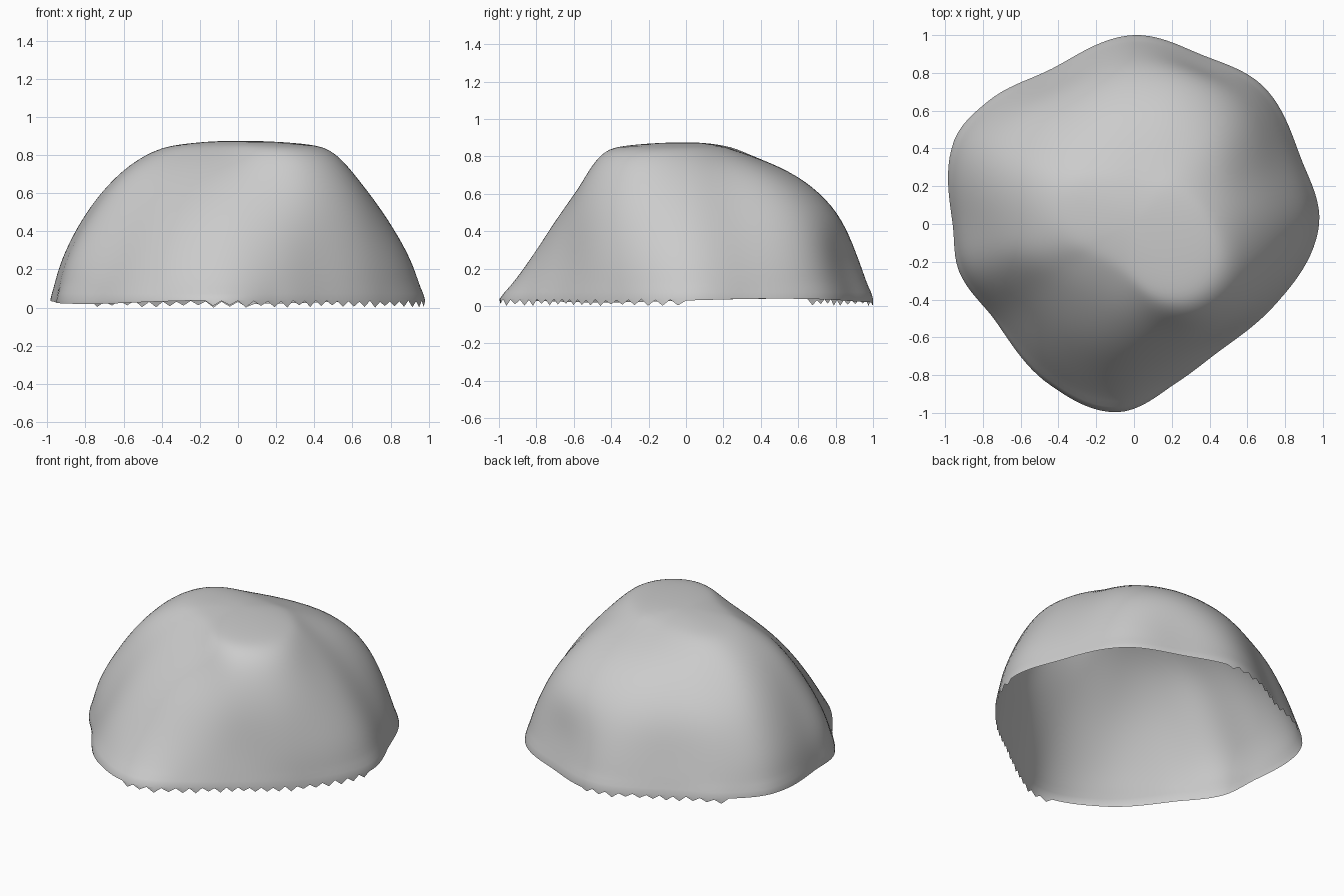
import bpy, bmesh, random
from math import radians, cos, sin

if "Cube" in bpy.data.objects:
    bpy.data.objects.remove(bpy.data.objects["Cube"])

random.seed(4)
SEGMENTS = 144
STEPS = 6

# Facet corner directions (degrees, 0 = +x) and outline radii per height
ANGLES = [0, 22, 47, 68, 90, 118, 140, 155, 180, 195, 215, 242, 265, 285, 305, 330]
LEVELS = [
    (0.04, [.98, .95, 1.0, .965, 1.0, .93, 1.01, 1.05, .96, .96, .895, .96, 1.0, .87, .81, .86]),
    (0.25, [.915, .88, .94, .895, .93, .86, .94, .99, .91, .915, .81, .84, .84, .79, .76, .83]),
    (0.50, [.765, .74, .83, .84, .81, .77, .82, .85, .78, .765, .67, .66, .67, .68, .71, .76]),
    (0.70, [.60, .57, .625, .62, .59, .58, .62, .66, .62, .60, .50, .46, .49, .55, .63, .66]),
    (0.82, [.46, .40, .36, .32, .31, .36, .44, .47, .44, .40, .32, .29, .33, .44, .53, .55]),
    (0.86, [.33, .28, .23, .19, .18, .22, .28, .30, .27, .24, .20, .19, .22, .31, .38, .39]),
]
TOP = 0.878


def hermite(xs, ys, i, x):
    """Smooth curve through the points, evaluated between i and i + 1."""
    def slope(k):
        a, b = max(k - 1, 0), min(k + 1, len(xs) - 1)
        return (ys[b] - ys[a]) / (xs[b] - xs[a])
    h = xs[i + 1] - xs[i]
    t = (x - xs[i]) / h
    return ((2*t**3 - 3*t**2 + 1) * ys[i] + (t**3 - 2*t**2 + t) * h * slope(i)
            + (3*t**2 - 2*t**3) * ys[i + 1] + (t**3 - t**2) * h * slope(i + 1))


def around(radii, a):
    """Radius of a closed outline at angle a."""
    xs = [v - 360 for v in ANGLES] + ANGLES + [v + 360 for v in ANGLES]
    i = max(k for k, v in enumerate(xs) if v <= a)
    return hermite(xs, radii * 3, i, a)


# Rock shell: each column runs from the ragged foot to the crown
bm = bmesh.new()
crown = bm.verts.new((0, 0, TOP))
columns = []
for s in range(SEGMENTS):
    a = 360 * s / SEGMENTS
    c, d = cos(radians(a)), sin(radians(a))
    rs = [around(radii, a) for z, radii in LEVELS]
    rs += [0, -around(LEVELS[-1][1], (a + 180) % 360)]
    zs = [z for z, radii in LEVELS] + [TOP, LEVELS[-1][0]]
    ks = list(range(len(rs)))
    # ragged broken edge on the front-right and back, smoother elsewhere
    foot = 0.03 + 0.01 * sin(radians(3 * a))
    if a > 262 or 85 < a < 140:
        foot = random.uniform(0, 0.015) if s % 2 else random.uniform(0.03, 0.038)
    column = [bm.verts.new((rs[0] * c, rs[0] * d, foot))]
    for j in range(len(LEVELS) * STEPS):
        k = j / STEPS
        r, z = hermite(ks, rs, int(k), k), hermite(ks, zs, int(k), k)
        column.append(bm.verts.new((r * c, r * d, z)))
    columns.append(column)

for s in range(SEGMENTS):
    p, q = columns[s], columns[(s + 1) % SEGMENTS]
    for j in range(len(p) - 1):
        bm.faces.new((p[j], q[j], q[j + 1], p[j + 1]))
    bm.faces.new((p[-1], q[-1], crown))

# Soften the facet transitions, leaving the foot edge in place
inner = [v for v in bm.verts if v.co.z > 0.1]
for _ in range(14):
    bmesh.ops.smooth_vert(bm, verts=inner, factor=0.5,
                          use_axis_x=True, use_axis_y=True, use_axis_z=True)

low = min(v.co.z for v in bm.verts)
bmesh.ops.translate(bm, verts=bm.verts[:], vec=(0, 0, -low))
for f in bm.faces:
    f.smooth = True
mesh = bpy.data.meshes.new("rock_shell")
bm.to_mesh(mesh)
bm.free()
rock = bpy.data.objects.new("rock_shell", mesh)
bpy.context.collection.objects.link(rock)
